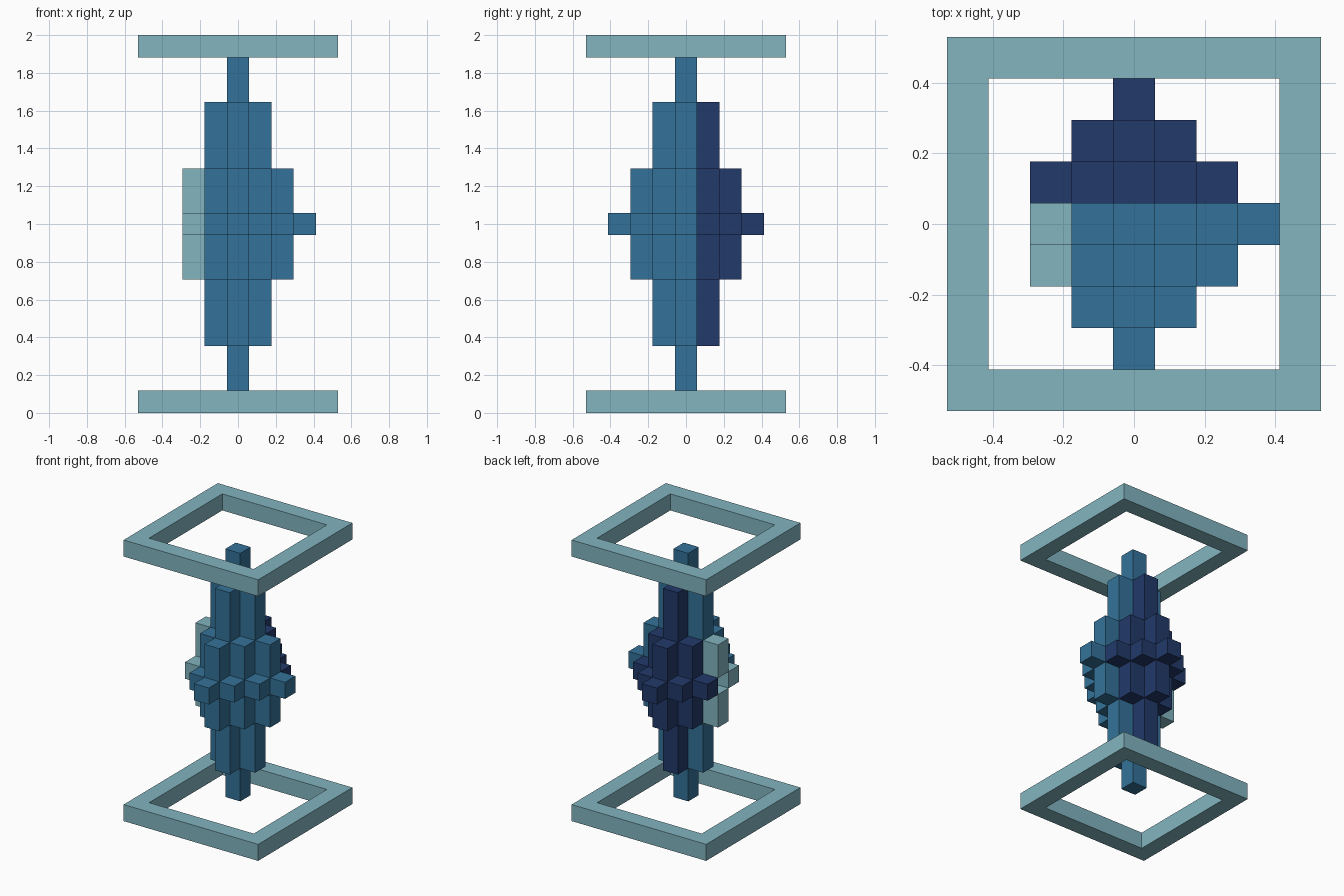
import bpy
import bmesh
from mathutils import Matrix, Vector

if "Cube" in bpy.data.objects:
    bpy.data.objects.remove(bpy.data.objects["Cube"])

U = 2 / 17  # block size: the model is 17 blocks tall


def material(name, colour):
    m = bpy.data.materials.new(name)
    m.diffuse_color = (*colour, 1)
    m.use_nodes = True
    m.node_tree.nodes["Principled BSDF"].inputs["Base Color"].default_value = m.diffuse_color
    return m


pale = material("pale teal", (0.223, 0.462, 0.527))
blue = material("mid blue", (0.034, 0.168, 0.319))
navy = material("dark navy", (0.016, 0.041, 0.144))


def finish(name, bm, mat):
    mesh = bpy.data.meshes.new(name)
    bmesh.ops.recalc_face_normals(bm, faces=bm.faces)
    bm.to_mesh(mesh)
    bm.free()
    mesh.materials.append(mat)
    obj = bpy.data.objects.new(name, mesh)
    bpy.context.collection.objects.link(obj)


def column(bm, i, j, low, high):
    """Column in grid cell (i, j) filling layers low to high."""
    size = (U, U, (high - low + 1) * U, 1)
    centre = Vector((i * U, j * U, (low + high + 1) / 2 * U))
    bmesh.ops.create_cube(bm, size=1, matrix=Matrix.Translation(centre) @ Matrix.Diagonal(size))


def square_ring(name, layer):
    """Flat square frame, nine blocks wide and one block thick."""
    bm = bmesh.new()
    rows = []
    for half, z in ((4.5, 0), (4.5, 1), (3.5, 1), (3.5, 0)):
        rows.append([bm.verts.new((sx * half * U, sy * half * U, (layer + z) * U))
                     for sx, sy in ((-1, -1), (1, -1), (1, 1), (-1, 1))])
    for r in range(4):
        a, b = rows[r], rows[(r + 1) % 4]
        for k in range(4):
            n = (k + 1) % 4
            bm.faces.new((a[k], a[n], b[n], b[k]))
    finish(name, bm, pale)


# Top and bottom frames
square_ring("bottom_frame", 0)
square_ring("top_frame", 16)

# Stepped crystal: columns get shorter with their block distance from the axis
front, back, side = bmesh.new(), bmesh.new(), bmesh.new()
reach = (7, 5, 2, 0)
for i in range(-3, 4):
    for j in range(-3, 4):
        d = abs(i) + abs(j)
        if d > 3 or i == -3:
            continue
        if (i, j) == (-2, 0):  # pale column with a notch at mid height
            column(side, i, j, 6, 7)
            column(side, i, j, 9, 10)
            continue
        target = back if j > 0 else side if i == -2 else front
        column(target, i, j, 8 - reach[d], 8 + reach[d])

finish("crystal_front", front, blue)
finish("crystal_back", back, navy)
finish("crystal_side_socket", side, pale)
